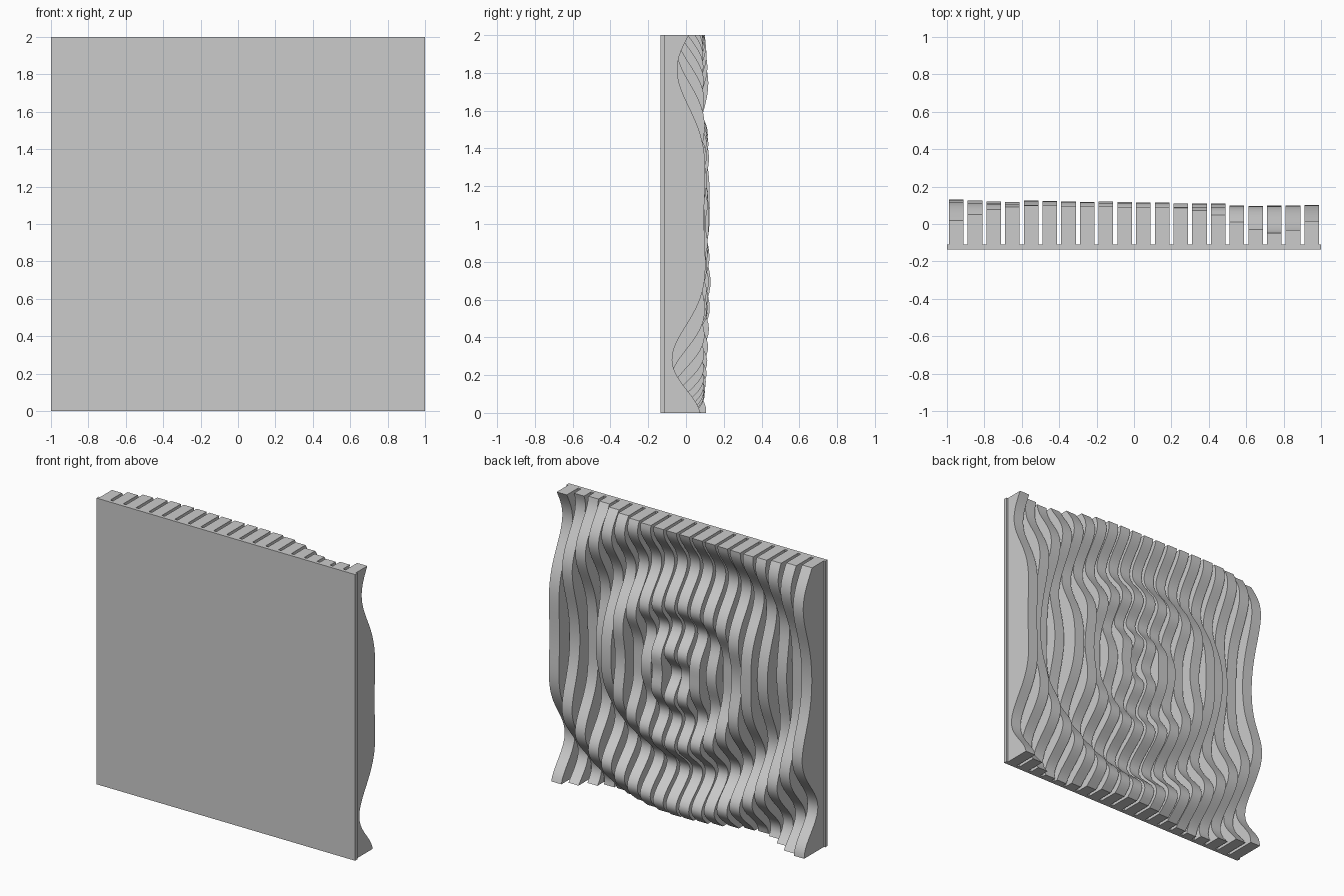
import bpy, bmesh, math
from mathutils import Vector

if "Cube" in bpy.data.objects:
    bpy.data.objects.remove(bpy.data.objects["Cube"], do_unlink=True)

grey = bpy.data.materials.new("plain_grey")
grey.use_nodes = True
colour = (0.6, 0.6, 0.6, 1)
grey.diffuse_color = colour
grey.node_tree.nodes["Principled BSDF"].inputs["Base Color"].default_value = colour

BACK, FLOOR = -0.135, -0.11
SLATS, STEPS, WIDTH = 20, 72, 0.078


def finish(name, bm):
    bmesh.ops.recalc_face_normals(bm, faces=bm.faces)
    mesh = bpy.data.meshes.new(name)
    bm.to_mesh(mesh)
    bm.free()
    mesh.materials.append(grey)
    obj = bpy.data.objects.new(name, mesh)
    bpy.context.collection.objects.link(obj)
    return obj


def ripple(x, z):
    """Height of the rippled surface: rings that bulge out on one side."""
    dx, dz = x - 0.03, z - 1.0
    r, angle = math.hypot(dx, dz), math.atan2(dz, dx)
    off = (angle - math.radians(153) + math.pi) % math.tau - math.pi
    bulge = math.exp(-(off / 0.71) ** 2)
    inner = 0.48 + 0.12 * bulge
    outer = 0.955 + 0.035 * math.sin(angle) + 0.28 * bulge
    period = outer - inner if r > inner else inner / 1.5
    depth = 0.15 - 0.02 * dz if r > inner else 0.09
    wave = (1 - math.cos(math.tau * (r - inner) / period)) / 2
    return 0.118 - 0.015 * x - 0.025 * dz * dz - depth * wave


# Backing panel
bm = bmesh.new()
bmesh.ops.create_cube(bm, size=1)
for v in bm.verts:
    v.co = Vector((v.co.x * 2, (BACK + FLOOR) / 2 + v.co.y * (FLOOR - BACK), 1 + v.co.z * 2))
finish("backing_panel", bm)

# Wavy slats, each a profile in the upright plane extruded sideways
for i in range(SLATS):
    x = -0.95 + 0.1 * i
    bm = bmesh.new()
    points = [(FLOOR, 2), (FLOOR, 0)]
    for s in range(STEPS + 1):
        z = 2 * s / STEPS
        points.append((ripple(x, z), z))
    face = bm.faces.new([bm.verts.new((x - WIDTH / 2, y, z)) for y, z in points])
    moved = bmesh.ops.extrude_face_region(bm, geom=[face])["geom"]
    bmesh.ops.translate(bm, vec=(WIDTH, 0, 0),
                        verts=[g for g in moved if isinstance(g, bmesh.types.BMVert)])
    slat = finish(f"slat_{i + 1}", bm)
    bpy.ops.object.select_all(action="DESELECT")
    slat.select_set(True)
    bpy.context.view_layer.objects.active = slat
    bpy.ops.object.shade_smooth_by_angle(angle=math.radians(35))
